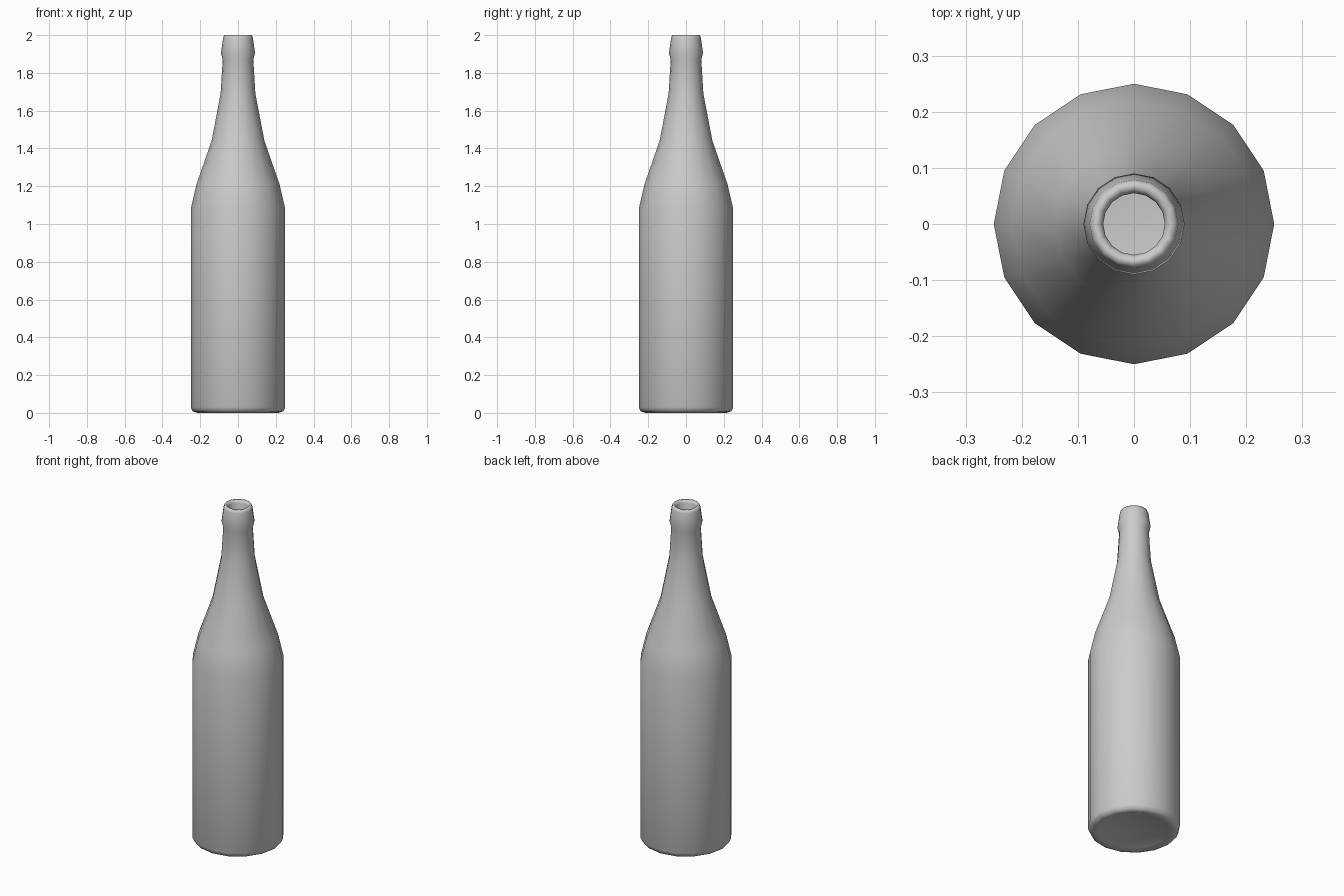
import bpy, bmesh, math

if "Cube" in bpy.data.objects:
    bpy.data.objects.remove(bpy.data.objects["Cube"])

SIDES = 16

# Outer profile (radius, height) from the base centre up to the lip
outer = [(0, 0.03), (0.19, 0.008), (0.215, 0.0), (0.24, 0.008), (0.25, 0.03),
         (0.25, 1.08), (0.22, 1.21), (0.14, 1.44), (0.092, 1.69),
         (0.081, 1.87), (0.09, 1.905), (0.079, 1.985), (0.074, 2.0)]
# Inner profile from the lip down to the inside floor
inner = [(0.062, 2.0), (0.055, 1.985), (0.057, 1.69), (0.11, 1.44), (0.195, 1.21),
         (0.228, 1.08), (0.228, 0.06), (0.19, 0.04), (0, 0.055)]


def lathe(name, profile):
    bm = bmesh.new()
    rings = []
    for r, z in profile:
        n = SIDES if r else 1
        rings.append([bm.verts.new((r * math.cos(math.tau * i / n),
                                    r * math.sin(math.tau * i / n), z)) for i in range(n)])
    for a, b in zip(rings, rings[1:]):
        for i in range(SIDES):
            j = (i + 1) % SIDES
            quad = [a[i % len(a)], a[j % len(a)], b[j % len(b)], b[i % len(b)]]
            bm.faces.new(list(dict.fromkeys(quad)))
    bmesh.ops.recalc_face_normals(bm, faces=bm.faces)
    for f in bm.faces:
        f.smooth = True
    mesh = bpy.data.meshes.new(name)
    bm.to_mesh(mesh)
    bm.free()
    obj = bpy.data.objects.new(name, mesh)
    bpy.context.collection.objects.link(obj)
    return obj


# Hollow bottle with rounded lip and shallow concave base
lathe("bottle", outer + inner)
